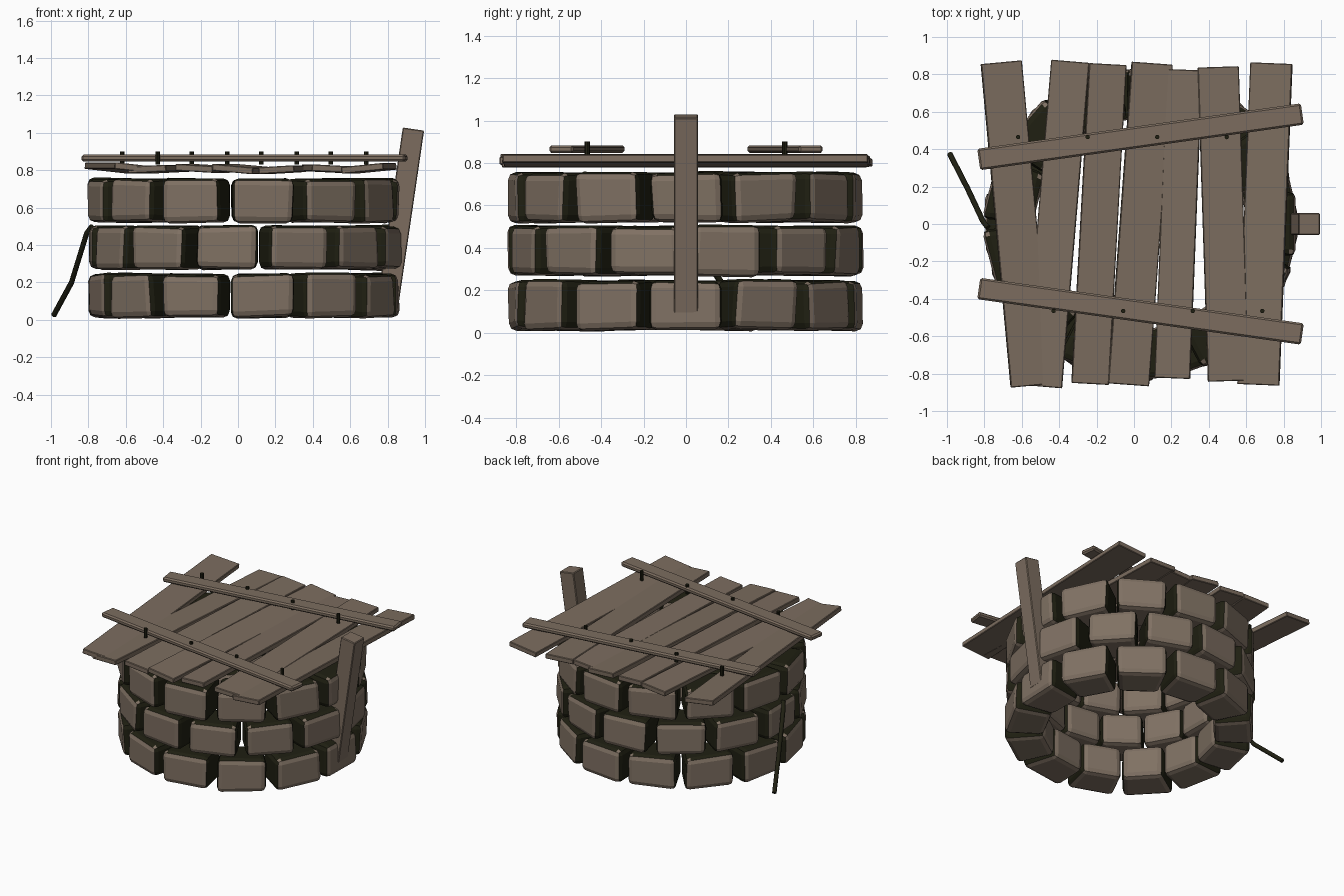
import bpy, bmesh, math, random
from mathutils import Vector, Matrix

random.seed(4)
if "Cube" in bpy.data.objects:
    bpy.data.objects.remove(bpy.data.objects["Cube"])


def material(name, r, g, b):
    m = bpy.data.materials.new(name)
    m.use_nodes = True
    m.diffuse_color = (r, g, b, 1)
    m.node_tree.nodes["Principled BSDF"].inputs["Base Color"].default_value = (r, g, b, 1)
    return m


STONE = material("stone brown", 0.215, 0.165, 0.125)
WOOD = material("weathered wood", 0.2, 0.152, 0.114)
DARK = material("dark moss", 0.014, 0.014, 0.006)


def make_object(name, bm, *mats):
    bmesh.ops.recalc_face_normals(bm, faces=bm.faces)
    mesh = bpy.data.meshes.new(name)
    bm.to_mesh(mesh)
    bm.free()
    for m in mats:
        mesh.materials.append(m)
    obj = bpy.data.objects.new(name, mesh)
    bpy.context.collection.objects.link(obj)
    return obj


def bevel(bm, width, segments=1):
    bmesh.ops.bevel(bm, geom=bm.edges[:], offset=width, segments=segments,
                    profile=0.5, affect='EDGES')


# Wall of wedge stones, three staggered courses
COUNT, CENTRE = 13, 0.035
STEP = math.tau / COUNT


def stone(height):
    """Rounded wedge along +x, with mossy joints on its sides and top."""
    bm = bmesh.new()
    bmesh.ops.create_cube(bm, size=1)
    for v in bm.verts:
        outer = v.co.x > 0
        v.co.x = 0.825 if outer else 0.56
        v.co.y *= 0.34 if outer else 0.275
        v.co.z *= height
        if outer:
            v.co += Vector([random.uniform(-0.008, 0.008) for _ in range(3)])
    bevel(bm, 0.036, 2)
    bm.normal_update()
    for f in bm.faces:
        n = f.normal
        f.material_index = 1 if abs(n.y) > 0.8 or n.z > 0.9 else 0
    return bm


for row, z in enumerate((0.13, 0.387, 0.638)):
    course = bmesh.new()
    for i in range(COUNT):
        block = stone(0.235)
        turn = (i + 0.5 * (row % 2)) * STEP
        block.transform(Matrix.Translation((CENTRE, 0, z)) @ Matrix.Rotation(turn, 4, 'Z')
                        @ Matrix.Rotation(random.uniform(-0.015, 0.015), 4, 'X'))
        part = bpy.data.meshes.new("stone_block")
        block.to_mesh(part)
        block.free()
        course.from_mesh(part)
        bpy.data.meshes.remove(part)
    make_object(f"stone_course_{row + 1}", course, STONE, DARK)


def beam(name, start, end, width, thick, mat, roll=0.0, edge=0.004):
    """Straight timber between two points, its width lying level."""
    a, b = Vector(start), Vector(end)
    along = (b - a).normalized()
    side = along.cross(Vector((0, 0, 1))).normalized()
    up = side.cross(along)
    frame = Matrix((side, along, up)).transposed().to_4x4()
    bm = bmesh.new()
    bmesh.ops.create_cube(bm, size=1)
    bmesh.ops.scale(bm, vec=(width, (b - a).length, thick), verts=bm.verts)
    bevel(bm, edge)
    bm.transform(Matrix.Translation((a + b) / 2) @ frame @ Matrix.Rotation(roll, 4, 'Y'))
    return make_object(name, bm, mat)


# Lid planks: front x, back x, half length, width, height, roll
planks = [
    (-0.55, -0.71, 0.865, 0.22, 0.813, 0.11),
    (-0.487, -0.34, 0.87, 0.205, 0.806, -0.05),
    (-0.235, -0.14, 0.855, 0.2, 0.81, 0.06),
    (-0.03, 0.097, 0.86, 0.22, 0.806, 0.09),
    (0.205, 0.27, 0.825, 0.19, 0.803, -0.06),
    (0.505, 0.45, 0.84, 0.22, 0.808, 0.05),
    (0.665, 0.735, 0.86, 0.225, 0.81, -0.1),
]
for i, (front, back, half, width, z, roll) in enumerate(planks):
    beam(f"lid_plank_{i + 1}", (front, -half, z), (back, half, z), width, 0.036, WOOD, roll)

# Cross battens and nails
for name, s, first in (("back", 1, -0.62), ("front", -1, -0.43)):
    beam(f"{name}_batten", (-0.83, s * 0.345, 0.865), (0.9, s * 0.588, 0.865),
         0.115, 0.036, WOOD, edge=0.01)
    for i in range(4):
        bm = bmesh.new()
        bmesh.ops.create_cone(bm, cap_ends=True, segments=8, radius1=0.012, radius2=0.012,
                              depth=0.07,
                              matrix=Matrix.Translation((first + 0.372 * i, s * 0.465, 0.865)))
        make_object(f"{name}_nail_{i + 1}", bm, DARK)

# Leaning post
beam("leaning_post", (0.803, 0, 0.1), (0.938, 0, 1.02), 0.115, 0.115, WOOD, edge=0.005)

# Bent rod hanging off the wall
curve = bpy.data.curves.new("bent_rod", 'CURVE')
curve.dimensions = '3D'
curve.bevel_depth = 0.015
curve.bevel_resolution = 1
curve.use_fill_caps = True
path = curve.splines.new('POLY')
points = [(-0.78, -0.02, 0.5), (-0.81, 0.02, 0.46), (-0.89, 0.19, 0.2), (-0.985, 0.375, 0.025)]
path.points.add(len(points) - 1)
for p, co in zip(path.points, points):
    p.co = (*co, 1)
curve.materials.append(DARK)
bpy.context.collection.objects.link(bpy.data.objects.new("bent_rod", curve))
